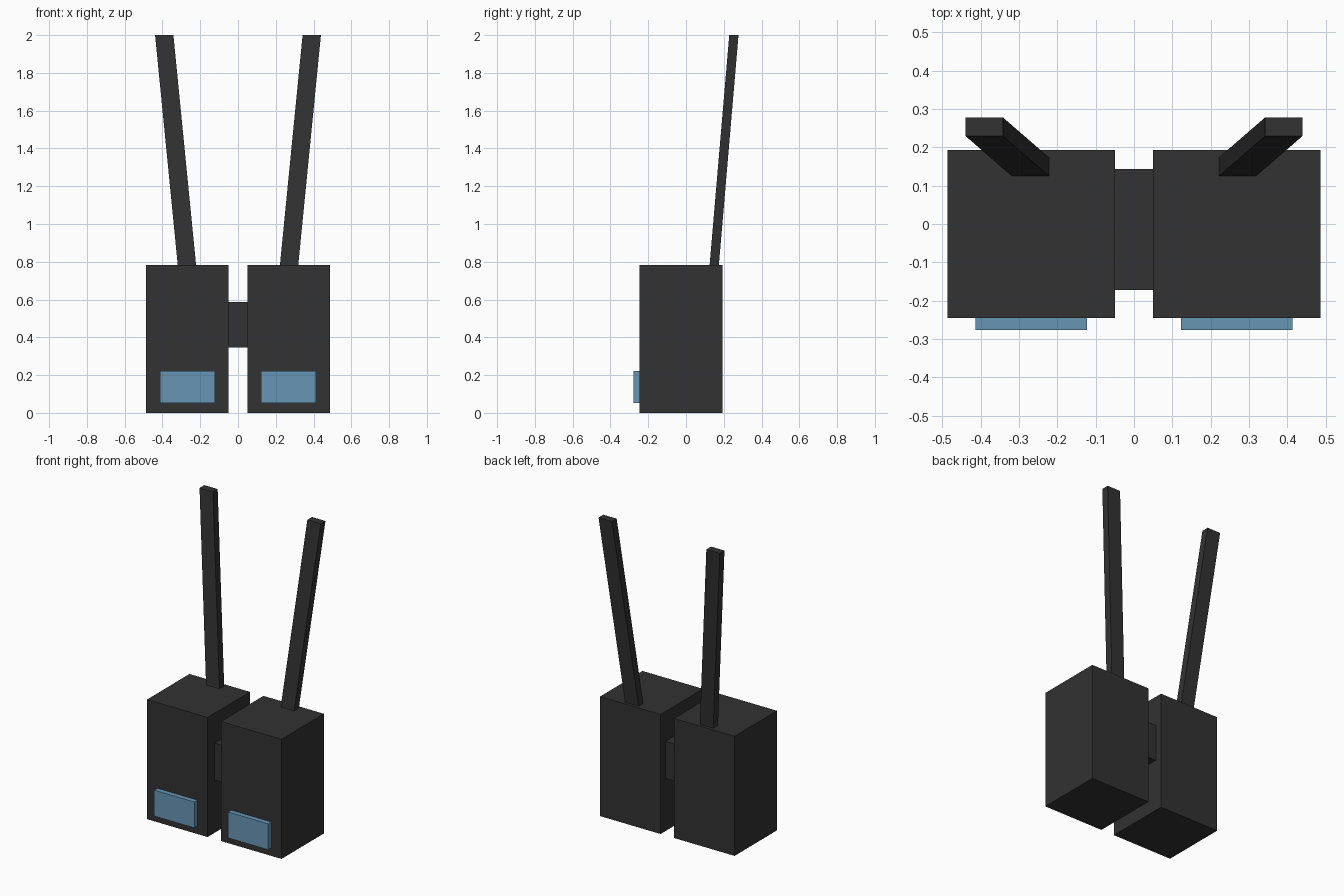
import bpy
import bmesh
from mathutils import Vector

# Remove the default cube
cube = bpy.data.objects.get("Cube")
if cube:
    bpy.data.objects.remove(cube, do_unlink=True)


def make_material(name, rgb):
    mat = bpy.data.materials.new(name)
    mat.use_nodes = True
    colour = (*rgb, 1.0)
    mat.diffuse_color = colour
    mat.node_tree.nodes["Principled BSDF"].inputs["Base Color"].default_value = colour
    return mat


charcoal = make_material("charcoal", (0.032, 0.032, 0.032))
glass_blue = make_material("glass blue", (0.136, 0.305, 0.462))


def box(name, low, high, mat, lean=(0, 0)):
    """Box between two corners; lean slides the top face in x and y."""
    low, high = Vector(low), Vector(high)
    size, centre = high - low, (low + high) / 2
    bm = bmesh.new()
    bmesh.ops.create_cube(bm, size=1)
    for v in bm.verts:
        is_top = v.co.z > 0
        v.co = centre + v.co * size
        if is_top:
            v.co += Vector((*lean, 0))
    mesh = bpy.data.meshes.new(name)
    bm.to_mesh(mesh)
    bm.free()
    mesh.materials.append(mat)
    obj = bpy.data.objects.new(name, mesh)
    bpy.context.collection.objects.link(obj)
    return obj


def mirror_x(obj):
    mod = obj.modifiers.new("mirror", "MIRROR")
    mod.use_axis[0] = True
    mod.use_mirror_merge = False


# Paired barrels, lenses and leaning straps, mirrored across the centre
barrels = box("barrels", (0.049, -0.245, 0), (0.487, 0.193, 0.783), charcoal)
lenses = box("lenses", (0.122, -0.277, 0.052), (0.413, -0.245, 0.222), glass_blue)
straps = box("straps", (0.222, 0.125, 0.783), (0.319, 0.174, 2), charcoal,
             lean=(0.12, 0.104))
for part in (barrels, lenses, straps):
    mirror_x(part)

# Bridge joining the barrels
box("bridge", (-0.049, -0.172, 0.345), (0.049, 0.144, 0.587), charcoal)
